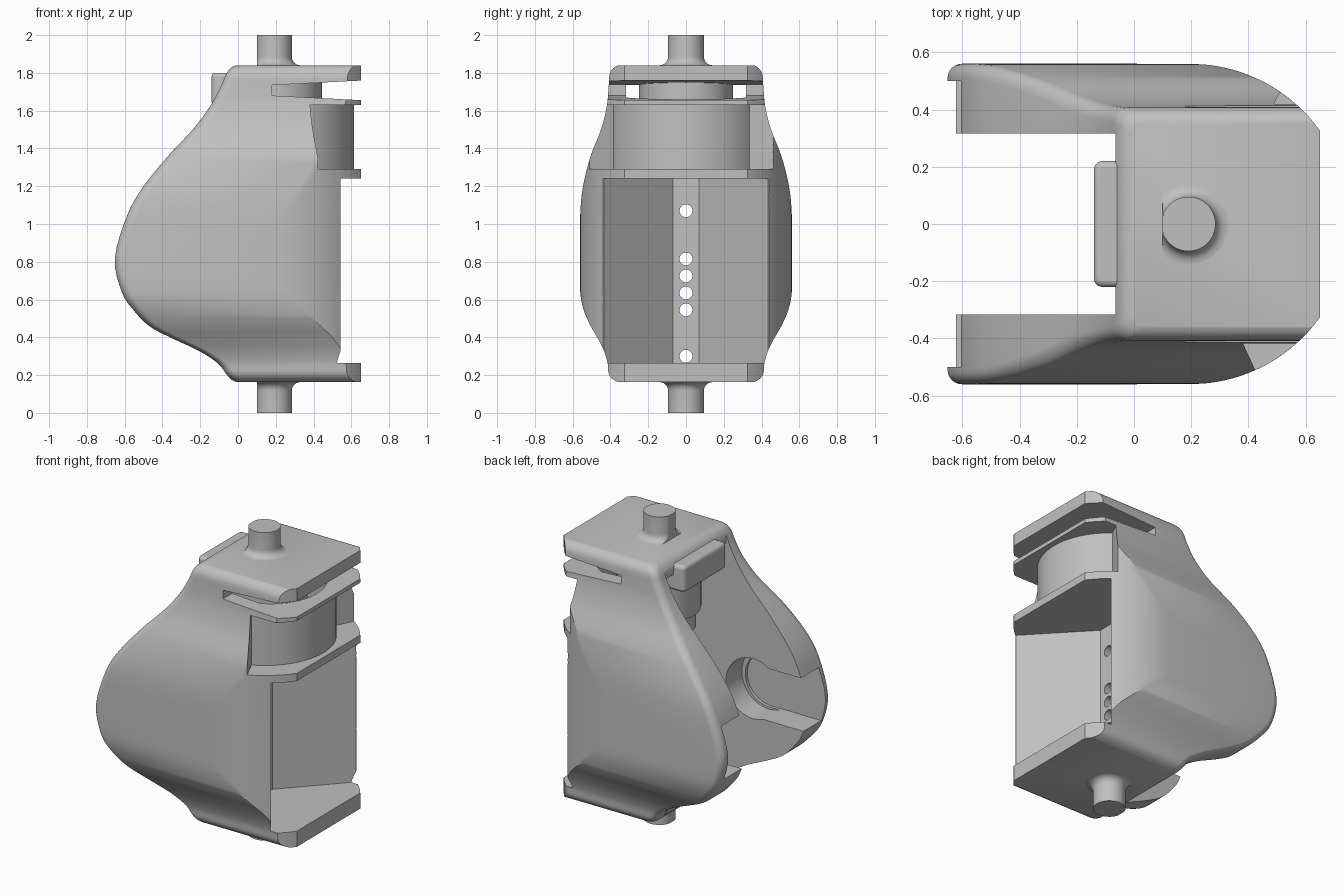
import bpy
import bmesh
import math
from mathutils import Vector

if "Cube" in bpy.data.objects:
    bpy.data.objects.remove(bpy.data.objects["Cube"], do_unlink=True)

AXIS_X = 0.195      # vertical pivot axis
ROUND_R = 0.56      # radius of the rounded side around the pivot
FLAT_Y = 0.325      # half width of the flat end
INNER_Y = 0.317     # inner face of each cheek

grey = bpy.data.materials.new("plain_grey")
grey.use_nodes = True
colour = (0.53, 0.53, 0.53, 1)
grey.diffuse_color = colour
grey.node_tree.nodes["Principled BSDF"].inputs["Base Color"].default_value = colour


def make_object(name, bm):
    """Turn a bmesh into a named grey object."""
    bmesh.ops.recalc_face_normals(bm, faces=bm.faces[:])
    mesh = bpy.data.meshes.new(name)
    bm.to_mesh(mesh)
    bm.free()
    obj = bpy.data.objects.new(name, mesh)
    bpy.context.collection.objects.link(obj)
    mesh.materials.append(grey)
    return obj


def loft(name, rings):
    """Skin closed rings of equal length and cap both ends."""
    bm = bmesh.new()
    loops = [[bm.verts.new(p) for p in ring] for ring in rings]
    count = len(loops[0])
    for low, high in zip(loops, loops[1:]):
        for i in range(count):
            j = (i + 1) % count
            bm.faces.new((low[i], low[j], high[j], high[i]))
    bm.faces.new(loops[0][::-1])
    bm.faces.new(loops[-1])
    return make_object(name, bm)


def prism(name, points, plane, low, high):
    """Extrude a flat outline along the axis missing from its plane."""
    place = {"xy": lambda a, b, c: (a, b, c),
             "xz": lambda a, b, c: (a, c, b),
             "yz": lambda a, b, c: (c, a, b)}[plane]
    return loft(name, [[place(a, b, level) for a, b in points] for level in (low, high)])


def rectangle(left, right, bottom, top):
    return [(left, bottom), (right, bottom), (right, top), (left, top)]


def arc(cx, cy, radius, start, end, steps):
    angles = [math.radians(start + (end - start) * i / steps) for i in range(steps + 1)]
    return [(cx + radius * math.cos(a), cy + radius * math.sin(a)) for a in angles]


def circle(cx, cy, radius):
    return arc(cx, cy, radius, 0, 360, 48)[:-1]


def cut(obj, cutter):
    """Subtract the cutter, then throw it away."""
    mod = obj.modifiers.new("cut", "BOOLEAN")
    mod.operation = "DIFFERENCE"
    mod.solver = "EXACT"
    mod.object = cutter
    activate(obj)
    bpy.ops.object.modifier_apply(modifier=mod.name)
    bpy.data.objects.remove(cutter, do_unlink=True)


def activate(obj):
    bpy.ops.object.select_all(action="DESELECT")
    obj.select_set(True)
    bpy.context.view_layer.objects.active = obj


def smooth_rows(rows, steps):
    """Catmull-Rom interpolation through the rows."""
    rows = [Vector(r) for r in rows]
    padded = [rows[0]] + rows + [rows[-1]]
    result = []
    for a, b, c, d in zip(padded, padded[1:], padded[2:], padded[3:]):
        for i in range(steps):
            t = i / steps
            result.append(b + (c - a) * t / 2 + (a - b * 2.5 + c * 2 - d / 2) * t * t
                          + ((b - c) * 3 + d - a) / 2 * t ** 3)
    return result + [rows[-1]]


def body_ring(z, x_min, half):
    """Horizontal section: rounded cheek corners, then the arc about the pivot."""
    r = 0.05
    side = [(x_min + r - r * math.cos(a), half - r + r * math.sin(a))
            for a in [math.pi / 2 * i / 6 for i in range(7)]]
    start = math.degrees(math.asin(min(half, ROUND_R) / ROUND_R))
    end = math.degrees(math.asin(FLAT_Y / ROUND_R))
    side += arc(AXIS_X, 0, ROUND_R, start, end, 10)
    ring = side + [(x, -y) for x, y in reversed(side)]
    return [(x, y, z) for x, y in ring]


# Body shell: height, leading edge, half width
rows = [
    (0.163, -0.01, 0.36), (0.18, -0.04, 0.39), (0.21, -0.065, 0.41),
    (0.265, -0.11, 0.415), (0.33, -0.21, 0.435), (0.4, -0.36, 0.47),
    (0.46, -0.47, 0.505), (0.54, -0.55, 0.54), (0.64, -0.615, 0.56),
    (0.82, -0.652, 0.56), (1.05, -0.585, 0.56), (1.2, -0.5, 0.545),
    (1.36, -0.37, 0.505), (1.5, -0.24, 0.45), (1.62, -0.15, 0.42),
    (1.72, -0.095, 0.41), (1.79, -0.065, 0.405), (1.825, -0.04, 0.385),
    (1.84, -0.01, 0.36)]
body = loft("body_shell", [body_ring(*row) for row in smooth_rows(rows, 4)])

# Opening between the two cheeks
cut(body, prism("fork_cutter", rectangle(-1, -0.065, -INNER_Y, INNER_Y), "xy", -1, 3))

# Lower hollow, following the back of the V shaped wall
hollow = [(-1, -INNER_Y), (0.37, -INNER_Y), (0.15, -0.09),
          (0.15, 0.09), (0.37, INNER_Y), (-1, INNER_Y)]
cut(body, prism("hollow_cutter", hollow, "xy", 0.265, 1.29))

# Upper hollow, following the back of the drum and opening into the slot
spread = math.degrees(math.asin(INNER_Y / 0.37))
drum_hollow = ([(-1, -INNER_Y)] + arc(AXIS_X, 0, 0.37, -spread, spread, 20)
               + [(-1, INNER_Y)])
cut(body, prism("drum_hollow_cutter", drum_hollow, "xy", 1.28, 1.735))

# Axle channel and round seat on the inside of both cheeks
channel = [(-1, 0.66)] + arc(-0.26, 0.83, 0.17, -90, 90, 24) + [(-1, 1)]
cut(body, prism("channel_cutter", channel, "xz", -0.5, 0.5))
cut(body, prism("seat_cutter", circle(-0.26, 0.84, 0.195), "xz", -0.48, 0.48))

# V shaped recess with a flat strip at the bottom
vee = [(0.2, -0.07), (0.543, -0.435), (0.543, -0.8), (1, -0.8),
       (1, 0.8), (0.543, 0.8), (0.543, 0.435), (0.2, 0.07)]
cut(body, prism("vee_cutter", vee, "xy", 0.265, 1.24))

# Upper recess that leaves a round drum standing
drum = arc(AXIS_X, 0, 0.42, -66, 53, 32)
drum += [(0.58, 0.6), (1, 0.6), (1, -0.7), (0.51, -0.7)]
cut(body, prism("drum_cutter", drum, "xy", 1.29, 1.63))

# Flared slot under the top plate
slot = [(0.18, 1.68), (0.66, 1.655), (0.66, 1.76), (0.18, 1.735)]
cut(body, prism("slot_cutter", slot, "xz", -1, 1))

# Row of round holes through the wall
for z in (0.3, 0.545, 0.635, 0.725, 0.815, 1.07):
    cut(body, prism("hole_cutter", circle(0, z, 0.034), "yz", -0.5, 0.5))

# Rounded lip hanging from the top plate between the cheeks
lip_outline = ([(0, -0.22), (0, 0.22)] + arc(-0.11, 0.19, 0.03, 90, 180, 6)
               + arc(-0.11, -0.19, 0.03, 180, 270, 6))
lip = prism("top_lip", lip_outline, "xy", 1.63, 1.8)
bevel = lip.modifiers.new("rounding", "BEVEL")
bevel.width = 0.02
bevel.segments = 3

# Stepped round core hanging inside the drum
core = prism("drum_core", circle(AXIS_X, 0, 0.25), "xy", 1.38, 1.78)
core_foot = prism("drum_core_foot", circle(AXIS_X, 0, 0.22), "xy", 1.26, 1.39)


def pin(name, base, tip):
    """Pivot pin with a flared root and a flat on its inner side."""
    way = 1 if tip > base else -1
    profile = [(0.14, base - way * 0.01), (0.14, base)]
    profile += [(0.14 - 0.045 * math.sin(a), base + way * 0.045 * (1 - math.cos(a)))
                for a in [math.pi / 2 * i / 6 for i in range(1, 7)]]
    profile.append((0.095, tip))
    rings = []
    for radius, z in profile:
        rings.append([(max(x, 0.1), y, z) for x, y in circle(AXIS_X - 0.005, 0, radius)])
    return loft(name, rings)


pins = [pin("top_pin", 1.84, 2), pin("bottom_pin", 0.163, 0)]

for part in [body, lip, core, core_foot] + pins:
    activate(part)
    bpy.ops.object.shade_smooth_by_angle(angle=math.radians(30))
